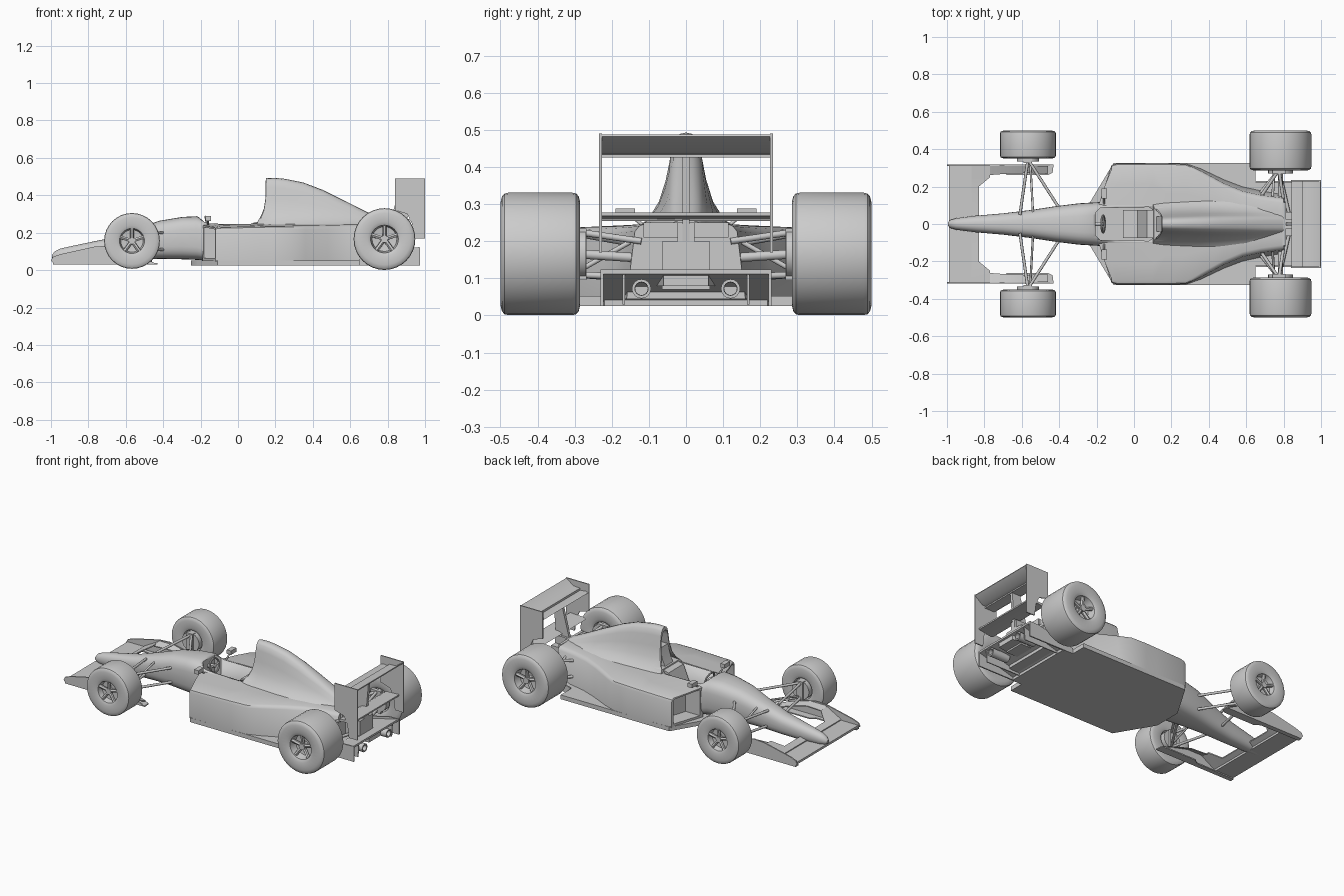
import bpy, bmesh
from math import sin, cos, pi, copysign
from mathutils import Vector

if "Cube" in bpy.data.objects:
    bpy.data.objects.remove(bpy.data.objects["Cube"])


def mesh(name, verts, faces, mirror=False, angle=35):
    me = bpy.data.meshes.new(name)
    me.from_pydata([tuple(v) for v in verts], [], faces)
    bm = bmesh.new()
    bm.from_mesh(me)
    bmesh.ops.recalc_face_normals(bm, faces=bm.faces)
    bm.to_mesh(me)
    bm.free()
    ob = bpy.data.objects.new(name, me)
    bpy.context.collection.objects.link(ob)
    bpy.ops.object.select_all(action='DESELECT')
    ob.select_set(True)
    bpy.context.view_layer.objects.active = ob
    bpy.ops.object.shade_smooth_by_angle(angle=angle * pi / 180)
    if mirror:
        m = ob.modifiers.new("mirror", 'MIRROR')
        m.use_axis = (False, True, False)
    return ob


def loft(name, rings, mirror=False, closed=False, angle=35):
    n, k = len(rings[0]), len(rings)
    faces = [(i * n + j, i * n + (j + 1) % n, (i + 1) % k * n + (j + 1) % n, (i + 1) % k * n + j)
             for i in range(k if closed else k - 1) for j in range(n)]
    if not closed:
        faces += [tuple(range(n)), tuple(range((k - 1) * n, k * n))]
    return mesh(name, [v for r in rings for v in r], faces, mirror, angle)


def recessed(rings, scale, depth):
    """Sink an opening into the first ring of a loft."""
    c = sum((Vector(p) for p in rings[0]), Vector()) / len(rings[0])
    inner = [c + (Vector(p) - c) * scale for p in rings[0]]
    return [[p + Vector((depth, 0, 0)) for p in inner], inner] + rings


def plan(name, pts, z0, z1, mirror=False):
    return loft(name, [[(x, y, z) for x, y in pts] for z in (z0, z1)], mirror)


def side(name, pts, y0, y1, mirror=False):
    return loft(name, [[(x, y, z) for x, z in pts] for y in (y0, y1)], mirror)


def box(name, x0, x1, y0, y1, z0, z1, mirror=False):
    return side(name, [(x0, z0), (x1, z0), (x1, z1), (x0, z1)], y0, y1, mirror)


def rod(name, a, b, r=0.007, mirror=True, n=10, flat=1.0):
    a, b = Vector(a), Vector(b)
    q = (b - a).to_track_quat('Z', 'Y')
    ring = [q @ Vector((r * cos(2 * pi * i / n), r * flat * sin(2 * pi * i / n), 0)) for i in range(n)]
    return loft(name, [[a + p for p in ring], [b + p for p in ring]], mirror, angle=50)


def tub_ring(x, w, z0, z1, e, n=28):
    f = lambda v: copysign(abs(v) ** (2 / e), v)
    return [(x, w * f(cos(2 * pi * i / n)), (z0 + z1) / 2 + (z1 - z0) / 2 * f(sin(2 * pi * i / n)))
            for i in range(n)]


# nose and driver tub, with cockpit cut out
tub = loft("nose_and_tub", [tub_ring(*s) for s in [
    (-.995, .01, .06, .08, 2), (-.98, .022, .05, .1, 2), (-.95, .031, .042, .115, 2.1),
    (-.85, .044, .04, .137, 2.3), (-.7, .057, .045, .168, 2.5), (-.55, .075, .055, .218, 2.7),
    (-.42, .095, .06, .264, 3), (-.3, .11, .058, .284, 3.2), (-.22, .115, .055, .288, 3.4),
    (-.16, .118, .05, .258, 4), (-.1, .12, .05, .252, 5), (.12, .122, .05, .252, 5), (.3, .12, .05, .25, 5)]])
hole = [(-.205, -.06), (-.18, -.085), (.08, -.09), (.11, -.07),
        (.11, .07), (.08, .09), (-.18, .085), (-.205, .06)]
cutter = plan("cockpit_cutter", hole, .09, .4)
cutter.hide_render = True
bpy.context.view_layer.objects.active = tub
cut = tub.modifiers.new("cockpit", 'BOOLEAN')
cut.operation, cut.object, cut.solver = 'DIFFERENCE', cutter, 'EXACT'
bpy.ops.object.modifier_apply(modifier="cockpit")
bpy.data.objects.remove(cutter)

# engine cover with air intake
bell = [(0, 1), (.14, .985), (.25, .93), (.33, .8), (.42, .55), (.56, .3), (.78, .1), (1, 0)]


def bell_ring(x, wb, zb, zt, sweep=0):
    half = [(x - sweep * (1 - v) ** 4, u * wb, zb + v * (zt - zb)) for u, v in bell]
    return half + [(px, -py, pz) for px, py, pz in half[:0:-1]]


loft("engine_cover", recessed([bell_ring(*s) for s in [
    (.15, .11, .24, .492, .05), (.2, .118, .24, .493, .03), (.25, .122, .24, .488), (.35, .13, .238, .468),
    (.45, .135, .235, .43), (.6, .135, .23, .356), (.7, .13, .22, .305), (.8, .125, .2, .256)]], .82, .07))


# side pods with inlets, tapering at the rear
def pod_ring(xi, xo, yi, yo, zt, zo, tp):
    xm = (xi + xo) / 2
    return [(xi, yi, .045), (xo, yo, .045), (xo, yo - tp * .8, zo - .02),
            (xo, yo - tp - .006, zo - .006), (xo, yo - tp - .02, zo), (xm, (yi + yo - tp) / 2, (zt + zo) / 2),
            (xi, yi, zt)]


loft("side_pod", recessed([pod_ring(*s) for s in [
    (-.19, -.12, .1, .315, .24, .226, 0), (-.14, -.09, .1, .324, .243, .23, 0), (.1, .1, .1, .325, .247, .234, 0),
    (.18, .18, .0, .325, .25, .236, 0), (.28, .28, 0, .323, .25, .237, .003), (.36, .36, 0, .295, .25, .238, .015),
    (.48, .48, 0, .238, .25, .24, .025), (.58, .58, 0, .2, .25, .243, .03), (.68, .68, 0, .178, .25, .245, .03),
    (.8, .8, 0, .16, .25, .247, .028)]], .84, .1), mirror=True)

# floor and diffuser
edge = [(-.25, .09), (-.215, .15), (-.11, .325), (.65, .325), (.65, .23), (.72, .22)]
plan("floor", edge + [(x, -y) for x, y in edge[::-1]], .025, .052)
side("diffuser_ramp", [(.68, .03), (.97, .112), (.97, .124), (.68, .05)], -.23, .23)
side("diffuser_side", [(.65, .025), (.972, .025), (.972, .122), (.9, .12), (.65, .06)], .222, .23, True)
side("diffuser_fence", [(.7, .03), (.96, .03), (.965, .115), (.7, .05)], .165, .171, True)
box("gearbox", .76, .9, -.065, .065, .07, .2)
box("rear_panel", .795, .812, -.115, .115, .21, .25)
box("rear_light", .8, .9, -.023, .023, .2, .25)
plan("lower_crash_block", [(.85, .08), (.96, .06), (.96, -.06), (.85, -.08)], .08, .108)
exhaust = [[(x, .12 + r * cos(i * pi / 8), .072 + r * sin(i * pi / 8)) for i in range(16)]
           for x, r in ((.85, .017), (.95, .017), (.972, .018), (.972, .026), (.85, .026))]
loft("exhaust", exhaust, mirror=True)

# rear wing
side("rear_wing_flap", [(.9, .437), (.945, .44), (1, .482), (.998, .488), (.945, .452), (.9, .45)], -.23, .23)
side("rear_wing_main", [(.842, .436), (.86, .426), (.925, .426), (.925, .434), (.86, .441)], -.23, .23)
side("rear_wing_lower", [(.86, .262), (.88, .255), (.97, .268), (.97, .277), (.88, .272)], -.23, .23)
side("rear_wing_end_plate", [(.84, .49), (1, .49), (1, .17), (.94, .17), (.93, .25), (.905, .3), (.84, .32)],
     .227, .234, True)
side("rear_wing_pillar", [(.8, .2), (.9, .2), (.92, .43), (.86, .43)], -.009, .009)

# front wing
plan("front_wing_main", [(-.99, -.315), (-.99, .315), (-.86, .315), (-.86, -.315)], .042, .056)
flap = [[(-.87, y, .05), (x, y, z), (x, y, z + .007), (-.87, y, .062)]
        for y, x, z in ((.03, -.83, .07), (.2, -.83, .07), (.25, -.77, .105), (.315, -.77, .11))]
loft("front_wing_flap", flap, mirror=True)
side("front_end_plate", [(-.985, .035), (-1, .05), (-.99, .07), (-.95, .085), (-.77, .125), (-.7, .13),
                         (-.6, .11), (-.5, .065), (-.45, .04), (-.45, .035)], .309, .317, True)
plan("front_foot_plate", [(-.99, .29), (-.99, .317), (-.43, .317), (-.435, .275), (-.46, .262),
                          (-.68, .262), (-.71, .285), (-.77, .285)], .031, .038, True)
arch = [(.262, -.77, .1), (.27, -.66, .1), (.272, -.56, .075), (.268, -.46, .04)]
loft("front_vortex_panel", [[(x, y, z), (x, .31, z + .015), (x, .31, z + .021), (x, y, z + .006)]
                            for y, x, z in arch], mirror=True)


# wheels: turned tyre and rim, with five spokes
def wheel(name, x, z, R, y0, y1, n=32):
    hw, yc = (y1 - y0) / 2, (y0 + y1) / 2
    half = [(.02, .45), (.2, .45), (.4, .5), (.45, .93), (.48, .95), (.56, 1), (.84, 1), (.94, .96), (.985, .9), (1, .8)]
    prof = half + [(r, -w) for r, w in half[::-1]]
    rings = [[(x + R * r * cos(2 * pi * i / n), yc + hw * w, z + R * r * sin(2 * pi * i / n))
              for i in range(n)] for r, w in prof]
    loft(name + "_tyre", rings, mirror=True)
    y = yc + hw * .66
    for k in range(5):
        a = pi / 2 + k * 2 * pi / 5
        rod(name + "_spoke", (x, y, z), (x + R * .45 * cos(a), y + hw * .12, z + R * .45 * sin(a)), R * .07, n=6)
    rod(name + "_hub", (x, yc, z), (x, y + hw * .18, z), R * .12, n=16)
    rod(name + "_brake", (x, y0 - .015, z), (x, yc, z), R * .4, n=20)


wheel("front_wheel", -.567, .156, .149, .35, .5)
wheel("rear_wheel", .783, .166, .165, .285, .5)

# suspension arms, given as (outer point, inner point, radius)
front = [((-.567, .345, .2), (-.61, .05, .185), .008), ((-.567, .345, .2), (-.4, .085, .2), .008),
         ((-.567, .345, .11), (-.61, .05, .09), .008), ((-.567, .345, .11), (-.4, .085, .11), .008),
         ((-.555, .335, .115), (-.54, .06, .19), .006)]
rear = [((.775, .29, .22), (.68, .15, .195), .009), ((.775, .29, .225), (.8, .12, .2), .009),
        ((.775, .29, .11), (.67, .16, .1), .009), ((.775, .29, .11), (.83, .05, .1), .009),
        ((.75, .29, .12), (.74, .13, .21), .007), ((.783, .29, .166), (.783, .05, .15), .013)]
for arm_name, arms in (("front_suspension_arm", front), ("rear_suspension_arm", rear)):
    for a, b, r in arms:
        rod(arm_name, a, b, r)
box("front_upright", -.59, -.545, .325, .352, .095, .215, True)
box("rear_upright", .74, .81, .268, .292, .095, .235, True)

# mirrors
box("mirror", -.175, -.145, .137, .19, .263, .288, True)
rod("mirror_stalk", (-.16, .105, .235), (-.16, .15, .27), .005)

# cockpit: seat, headrest and steering wheel
side("seat", [(-.06, .08), (.1, .08), (.11, .26), (.07, .25), (.02, .13), (-.06, .12)], -.075, .075)
side("headrest", [(.11, .245), (.2, .245), (.2, .37), (.155, .37), (.135, .3)], -.04, .04)
wheel_rings = [[(-.165 + .006 * cos(b) - .2 * (.045 + .006 * sin(b)) * sin(a), (.045 + .006 * sin(b)) * cos(a),
                 .245 + (.045 + .006 * sin(b)) * sin(a) * .9)
                for b in (i * pi / 4 for i in range(8))] for a in (j * pi / 12 for j in range(24))]
loft("steering_wheel", wheel_rings, closed=True)
rod("steering_column", (-.21, 0, .23), (-.16, 0, .245), .012, mirror=False)
rod("steering_spoke", (-.165, -.043, .245), (-.165, .043, .245), .006, mirror=False)
